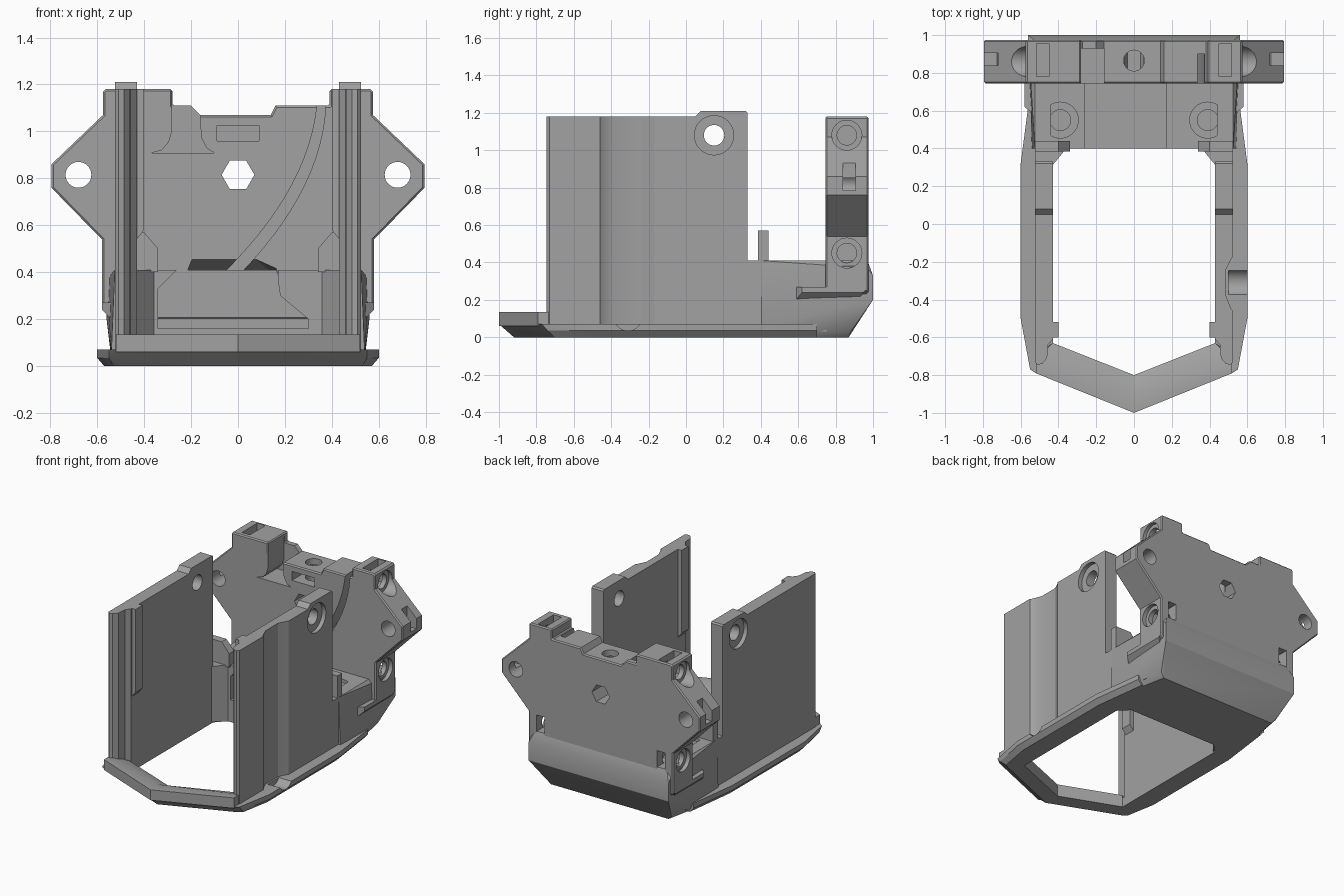
import bpy, bmesh, math
from mathutils import Vector

if "Cube" in bpy.data.objects:
    bpy.data.objects.remove(bpy.data.objects["Cube"])

grey = bpy.data.materials.new("mid_grey")
grey.use_nodes = True
tone = (0.36, 0.36, 0.36, 1)
grey.diffuse_color = tone
grey.node_tree.nodes["Principled BSDF"].inputs["Base Color"].default_value = tone


def finish(name, bm):
    bmesh.ops.recalc_face_normals(bm, faces=bm.faces)
    mesh = bpy.data.meshes.new(name)
    bm.to_mesh(mesh)
    bm.free()
    mesh.materials.append(grey)
    obj = bpy.data.objects.new(name, mesh)
    bpy.context.collection.objects.link(obj)
    return obj


def prism(name, pts, axis, lo, hi):
    """Extrude a 2D outline along an axis."""
    def place(p, t):
        return {"x": (t, p[0], p[1]), "y": (p[0], t, p[1]), "z": (p[0], p[1], t)}[axis]
    bm = bmesh.new()
    face = bm.faces.new([bm.verts.new(place(p, lo)) for p in pts])
    ext = bmesh.ops.extrude_face_region(bm, geom=[face])
    shift = Vector(place((0, 0), hi - lo))
    bmesh.ops.translate(bm, vec=shift, verts=[v for v in ext["geom"] if isinstance(v, bmesh.types.BMVert)])
    return finish(name, bm)


def hull(name, pts):
    bm = bmesh.new()
    for p in pts:
        bm.verts.new(p)
    bmesh.ops.convex_hull(bm, input=bm.verts)
    bmesh.ops.dissolve_limit(bm, angle_limit=0.01, verts=bm.verts, edges=bm.edges)
    return finish(name, bm)


def box(name, x0, x1, y0, y1, z0, z1):
    return hull(name, [(x, y, z) for x in (x0, x1) for y in (y0, y1) for z in (z0, z1)])


def rod(axis, c, r, lo, hi, n=32):
    pts = [(c[0] + r * math.cos(math.tau * i / n), c[1] + r * math.sin(math.tau * i / n)) for i in range(n)]
    return prism("rod", pts, axis, min(lo, hi), max(lo, hi))


def boolean(obj, tools, op="DIFFERENCE"):
    for tool in tools:
        mod = obj.modifiers.new("cut", "BOOLEAN")
        mod.operation, mod.solver, mod.object = op, "EXACT", tool
        bpy.context.view_layer.objects.active = obj
        bpy.ops.object.modifier_apply(modifier=mod.name)
        bpy.data.objects.remove(tool)


def mirrored(pts):
    return pts + [(-p[0], *p[1:]) for p in reversed(pts)]


# Base frame with chamfered underside and open middle
rim = [(0, -1), (.52, -.79), (.55, -.77), (.6, -.5), (.6, .32), (.55, .64), (.55, .7)]
mid = [(0, -.96)] + [(.52, -.75), (.55, -.74)] + rim[3:]
low = [(0, -.92), (.5, -.72), (.53, -.7), (.57, -.48), (.57, .31), (.52, .63), (.52, .7)]
layers = [(x, y, z) for loop, z in ((low, 0), (mid, .035), (rim, .07)) for x, y in loop]
frame = hull("base_frame", mirrored(layers))
opening = [(0, -.8), (.43, -.63), (.43, .33), (.36, .4), (-.36, .4), (-.43, .33), (-.43, -.63)]
boolean(frame, [prism("opening", opening, "z", -.1, .2),
                rod("x", (-.31, .11), .075, .5, .7)])

for s, side in ((1, "left"), (-1, "right")):
    # Half of the pointed front rim, sloping inward
    half = [(0, -1), (.52, -.79), (.52, -.7), (.43, -.63), (0, -.8)]
    top = [(0, -1, .135), (.52, -.79, .135), (.52, -.72, .135), (0, -.9, .135), (0, -.8, .09), (.43, -.63, .09)]
    hull(side + "_front_rim", [(s * x, y, z) for x, y, z in [(x, y, .06) for x, y in half] + top])

    # Upright side wall with a rounded front end
    plan = [(.525, -.73), (.51, -.745), (.485, -.74), (.46, -.71), (.455, -.64), (.43, -.61),
            (.43, .33), (.525, .33)]
    if s > 0:
        plan += [(.525, -.17), (.515, -.185), (.487, -.24), (.487, -.38), (.515, -.45), (.525, -.46)]
    wall = prism(side + "_wall", [(s * x, y) for x, y in plan], "z", .03, 1.18)
    tab = [(.04, 1.17), (.08, 1.21), (.32, 1.21), (.33, 1.2), (.33, 1.1), (.04, 1.1)]
    xs = sorted((s * .43, s * .525))
    boolean(wall, [prism("tab", tab, "x", *xs)], "UNION")
    boolean(wall, [rod("x", (.15, 1.08), .105, s * .495, s * .6),
                   rod("x", (.15, 1.08), .055, s * .3, s * .6)])
    rib = [(x, y, 1.18) for x in (.40, .44) for y in (-.6, -.52)]
    rib += [(.40, y, .58) for y in (-.6, -.52)] + [(.44, y, .53) for y in (-.6, -.52)]
    hull(side + "_guide_rib", [(s * x, y, z) for x, y, z in rib])

    # Low rear run of the wall, its corner gusset and the small post
    box(side + "_low_wall", s * .44, s * .525, .32, .75, .03, .41)
    prism(side + "_gusset", [(s * .44, .3), (s * .44, .41), (s * .35, .41)], "z", 0.01, .41)
    post = [(.34, .4), (.34, .5), (.4, .57), (.525, .57), (.525, .4)]
    prism(side + "_post", [(s * x, z) for x, z in post], "y", .385, .44)

    # Chamfered ledge beside the rear block
    ledge = [(.5, .58, .19), (.53, .58, .19), (.5, .91, .19), (.53, .91, .19), (.58, .62, .24), (.58, .95, .24),
             (.58, .62, .27), (.58, .97, .27), (.5, .58, .27), (.53, .58, .27), (.5, .97, .27)]
    hull(side + "_ledge", [(s * x, y, z) for x, y, z in ledge])

# Rear block with sloped back, screw holes and a channel
corners = [(.54, .4, .05), (.525, .4, 0), (.525, .4, .41), (.54, .62, .03), (.52, .62, 0), (.47, .87, 0),
           (.5, .88, .03), (.56, 1, .2), (.56, 1, .33), (.56, .97, .37), (.525, .97, .41)]
block = hull("rear_block", mirrored(corners))
channel = [(-.34, .16), (-.34, .33), (-.25, .42), (-.25, .5), (.17, .5), (.17, .37), (.18, .3), (.3, .2), (.3, .16)]
tools = [prism("channel", channel, "y", .3, .75)]
for s in (1, -1):
    tools += [rod("z", (s * .39, .55), .055, -.1, .6), rod("z", (s * .39, .55), .095, .385, .6),
              rod("z", (s * .39, .55), .075, -.1, .03)]
boolean(block, tools)

# Rear plate with side wings and raised clamps
side_edge = [(.52, .2), (.58, .25), (.58, .54), (.795, .76), (.795, .86), (.575, 1.07), (.575, 1.17), (.565, 1.18)]
crest = [(.39, 1.18), (.39, 1.11), (.16, 1.11), (.14, 1.07), (-.16, 1.07), (-.2, 1.11), (-.28, 1.11), (-.28, 1.18)]
outline = side_edge + crest + [(-x, z) for x, z in reversed(side_edge)]
plate = prism("rear_plate", outline, "y", .745, .975)
bevel = plate.modifiers.new("bevel", "BEVEL")
bevel.width, bevel.segments, bevel.limit_method, bevel.angle_limit = .008, 1, "ANGLE", 1.2
bpy.context.view_layer.objects.active = plate
bpy.ops.object.modifier_apply(modifier="bevel")

pocket = [(-.28, 1.3), (-.282, 1), (-.295, .955), (-.325, .92), (-.37, .908), (-.1, .908), (-.135, .93),
          (-.155, .97), (-.16, 1.02), (-.16, 1.3)]
n = 14
arc_out = [(.375 - .36 * (i / n) ** 2, 1.15 - .75 * i / n) for i in range(n + 1)]
arc_in = [(x - .035 - .05 * (1.15 - z), z) for x, z in arc_out]
hex_hole = [(.07 * math.cos(math.tau * i / 6), .815 + .07 * math.sin(math.tau * i / 6)) for i in range(6)]
tools = [prism("pocket", pocket, "y", .6, .93),
         prism("arc_groove", arc_out + arc_in[::-1], "y", .6, .9),
         prism("hex_hole", hex_hole, "y", .6, 1.1),
         rod("z", (0, .865), .055, .85, 1.2),
         box("nut_slot", -.09, .09, .6, .93, .96, 1.025),
         hull("throat", [(x, y, z) for x, y, z in
                         [(-.25, .7, .3), (.17, .7, .3), (-.25, .9, .3), (.17, .9, .3), (-.25, .9, .4), (.14, .9, .4),
                          (-.18, .7, .47), (.06, .7, .47), (.17, .7, .42)]])]
for s in (1, -1):
    tools += [rod("y", (s * .68, .815), .055, .6, 1.1),
              box("wing_slot", s * .72, s * .9, .84, .905, .785, .94),
              box("top_slot", s * .45, s * .515, .78, .955, 1.02, 1.3),
              box("back_slot", s * .45, s * .515, .79, 1.1, .38, .53)]
    for z in (1.08, .45):
        tools += [rod("x", (.86, z), .08, s * .55, s * .72), rod("x", (.86, z), .052, s * .4, s * .7)]
boolean(plate, tools)

for obj in list(bpy.context.collection.objects):
    if obj.type == "MESH" and grey.name in obj.data.materials:
        bpy.ops.object.select_all(action="DESELECT")
        obj.select_set(True)
        bpy.context.view_layer.objects.active = obj
        bpy.ops.object.shade_smooth_by_angle(angle=math.radians(25))
